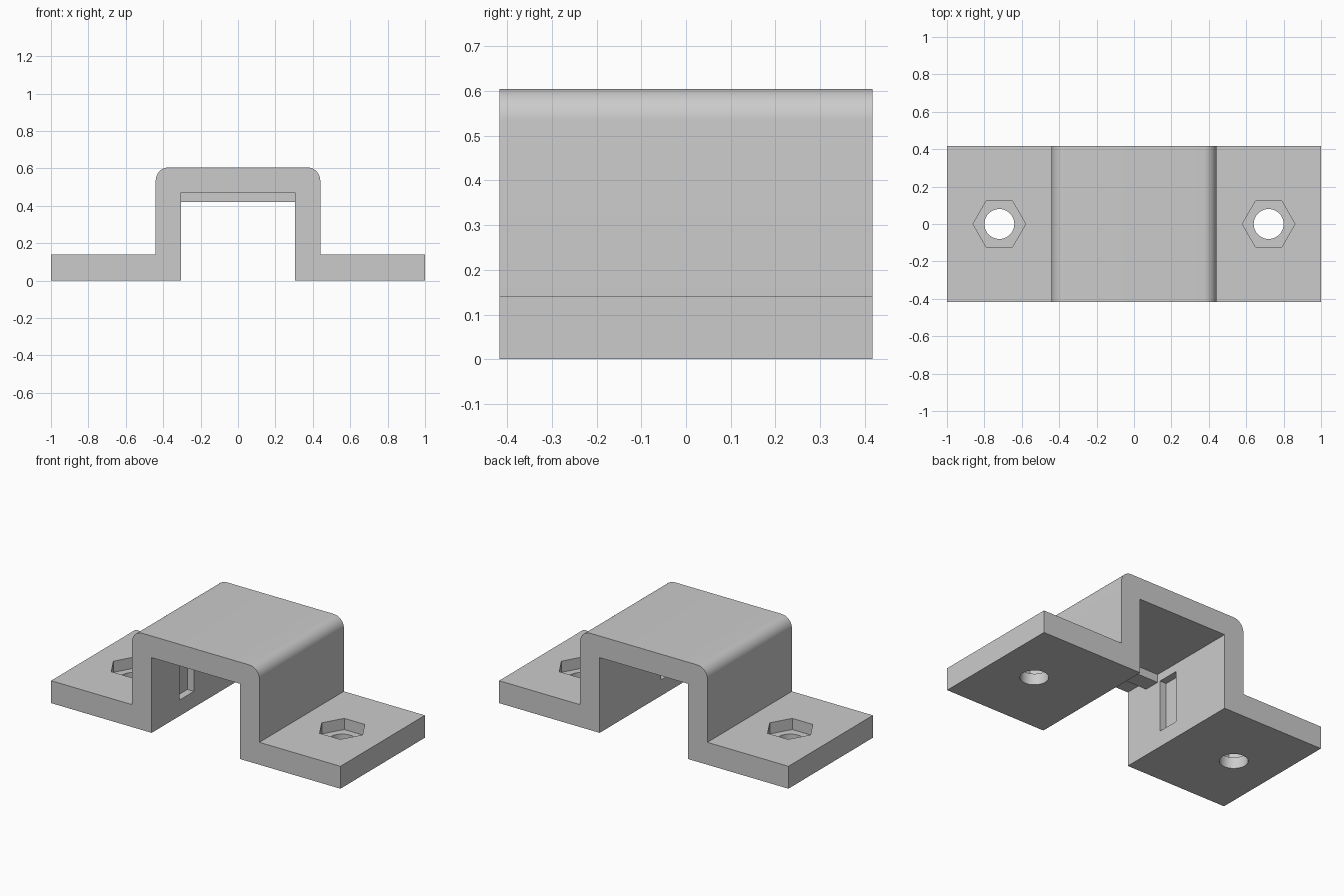
import bpy, bmesh, math
from mathutils import Vector

default = bpy.data.objects.get("Cube")
if default:
    bpy.data.objects.remove(default, do_unlink=True)

grey = bpy.data.materials.new("plain_grey")
grey.use_nodes = True
COLOUR = (0.6, 0.6, 0.6, 1)
grey.diffuse_color = COLOUR
grey.node_tree.nodes["Principled BSDF"].inputs["Base Color"].default_value = COLOUR


def prism(name, points, direction):
    """Extrude a closed outline along a direction into a solid object."""
    bm = bmesh.new()
    face = bm.faces.new([bm.verts.new(p) for p in points])
    top = bmesh.ops.extrude_face_region(bm, geom=[face])["geom"]
    bmesh.ops.translate(bm, vec=Vector(direction),
                        verts=[g for g in top if isinstance(g, bmesh.types.BMVert)])
    bmesh.ops.recalc_face_normals(bm, faces=bm.faces)
    mesh = bpy.data.meshes.new(name)
    bm.to_mesh(mesh)
    bm.free()
    mesh.materials.append(grey)
    obj = bpy.data.objects.new(name, mesh)
    bpy.context.collection.objects.link(obj)
    return obj


def box(name, x0, x1, y0, y1, z0, z1):
    corners = [(x0, y0, z0), (x1, y0, z0), (x1, y1, z0), (x0, y1, z0)]
    return prism(name, corners, (0, 0, z1 - z0))


def round_prism(name, x, radius, sides, z0, z1):
    ring = [(x + radius * math.cos(math.tau * i / sides),
             radius * math.sin(math.tau * i / sides), z0) for i in range(sides)]
    return prism(name, ring, (0, 0, z1 - z0))


def cut(target, cutter):
    """Subtract the cutter and discard it."""
    cutter.hide_render = True
    bpy.context.view_layer.objects.active = target
    mod = target.modifiers.new("cut", "BOOLEAN")
    mod.operation, mod.solver, mod.object = "DIFFERENCE", "EXACT", cutter
    bpy.ops.object.modifier_apply(modifier=mod.name)
    bpy.data.objects.remove(cutter, do_unlink=True)


HALF_DEPTH = 0.417
INNER, OUTER = 0.305, 0.44
FLANGE, CEILING, TOP = 0.14, 0.47, 0.605
FILLET, STEPS = 0.07, 10

# Hat-shaped bracket: right half of the outline, mirrored to the left
half = [(INNER, CEILING), (INNER, 0), (1, 0), (1, FLANGE), (OUTER, FLANGE)]
for i in range(STEPS + 1):
    a = math.pi / 2 * i / STEPS
    half.append((OUTER - FILLET + FILLET * math.cos(a),
                 TOP - FILLET + FILLET * math.sin(a)))
outline = half + [(-x, z) for x, z in reversed(half)]
bracket = prism("bracket", [(x, -HALF_DEPTH, z) for x, z in outline],
                (0, 2 * HALF_DEPTH, 0))

# Bolt holes with hexagonal nut pockets
for side in (-1, 1):
    x = side * 0.72
    cut(bracket, round_prism("nut_pocket_cutter", x, 0.141, 6, 0.07, 0.3))
    cut(bracket, round_prism("bolt_hole_cutter", x, 0.08, 40, -0.1, 0.3))

# Shallow slots in the inner walls
cut(bracket, box("left_slot_cutter", 0.2, 0.35, -0.33, -0.19, 0.1, 0.42))
cut(bracket, box("right_slot_cutter", -0.35, -0.2, -0.14, 0, 0.1, 0.42))

# Cross rib below the ceiling
box("ceiling_rib", -INNER - 0.01, INNER + 0.01, -0.26, -0.16, 0.42, CEILING + 0.01)

# Smooth the fillets and holes, keep the edges sharp
bpy.ops.object.select_all(action="DESELECT")
bracket.select_set(True)
bpy.context.view_layer.objects.active = bracket
bpy.ops.object.shade_smooth_by_angle(angle=math.radians(30))
